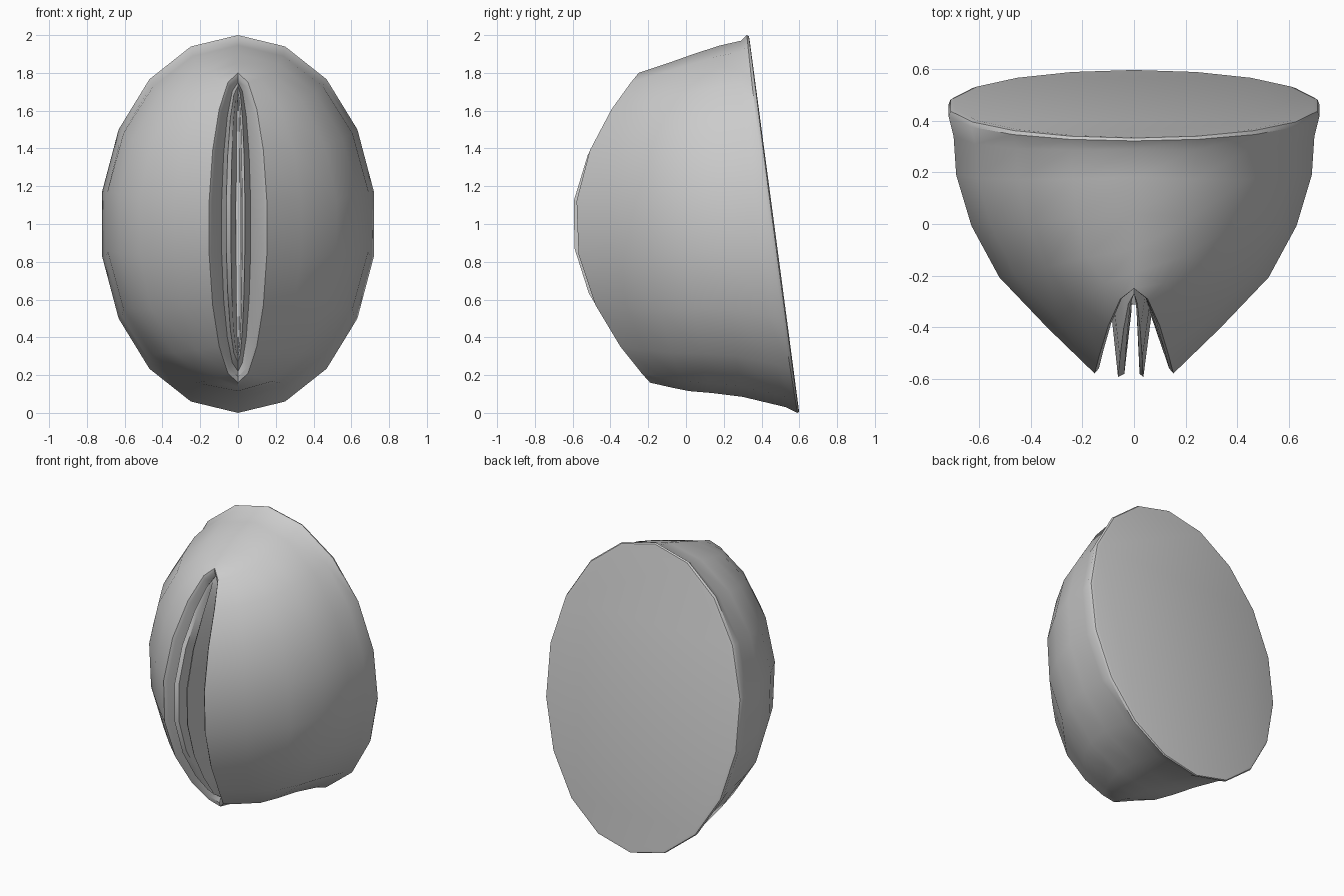
import bpy, bmesh, math

if "Cube" in bpy.data.objects:
    bpy.data.objects.remove(bpy.data.objects["Cube"])

N = 18  # sides around the oval


def ring(bm, X, zt, zb, ys, yt, yb, p=2.0, x0=0.0):
    """Bent oval: half width X, top/bottom heights, depth at sides, top and bottom."""
    mid, h = (zt + zb) / 2, (zt - zb) / 2
    out = []
    for i in range(N):
        a = math.pi / 2 + 2 * math.pi * i / N
        c, s = math.cos(a), math.sin(a)
        # straight tilt between the tips, plus a bulge towards the side depth
        tilt = (yt + yb) / 2 + (yt - yb) / 2 * s
        y = tilt + (ys - (yt + yb) / 2) * abs(c) ** p
        out.append(bm.verts.new((x0 * abs(c) + X * c, y, mid + h * s)))
    return out


def loft(name, rings, angle=40):
    """Skin a row of rings, close both ends and smooth all but the sharp edges."""
    bm = bmesh.new()
    loops = [ring(bm, *r) for r in rings]
    for a, b in zip(loops, loops[1:]):
        for i in range(N):
            j = (i + 1) % N
            bm.faces.new((a[i], a[j], b[j], b[i]))
    bm.faces.new(loops[0])
    bm.faces.new(loops[-1])
    bmesh.ops.recalc_face_normals(bm, faces=bm.faces)
    me = bpy.data.meshes.new(name)
    bm.to_mesh(me)
    bm.free()
    ob = bpy.data.objects.new(name, me)
    bpy.context.collection.objects.link(ob)
    bpy.ops.object.select_all(action='DESELECT')
    ob.select_set(True)
    bpy.context.view_layer.objects.active = ob
    bpy.ops.object.shade_smooth_by_angle(angle=math.radians(angle))
    return ob


# Pod: flat tilted back, rim, shoulders, lips, folded inner leaves and core
# columns: half width, top z, bottom z, side y, top y, bottom y, bend, x shift
loft("pod_shell", [
    (0.705, 1.98, 0.02, 0.467, 0.336, 0.597),    # back face
    (0.722, 1.995, 0.004, 0.46, 0.333, 0.597),   # rim
    (0.73, 2.00, 0.00, 0.44, 0.322, 0.59),
    (0.71, 1.97, 0.03, 0.36, 0.29, 0.53, 1.5),
    (0.70, 1.945, 0.085, 0.20, 0.18, 0.30, 1.4), # shoulder
    (0.64, 1.90, 0.105, 0.00, 0.04, 0.14, 1.4),
    (0.53, 1.85, 0.115, -0.20, -0.10, 0.02, 1.5),
    (0.34, 1.82, 0.135, -0.40, -0.19, -0.08, 1.7),
    (0.155, 1.80, 0.16, -0.585, -0.25, -0.19),   # lip edge
    (0.138, 1.775, 0.19, -0.565, -0.25, -0.20),
    (0.078, 1.75, 0.22, -0.36, -0.22, -0.18, 2.0, -0.01),   # valley
    (0.050, 1.73, 0.27, -0.602, -0.27, -0.26, 2.0, -0.013), # inner leaf edge
    (0.030, 1.70, 0.30, -0.590, -0.27, -0.26, 2.0, -0.008),
    (0.010, 1.66, 0.34, -0.34, -0.22, -0.20),    # core
])
